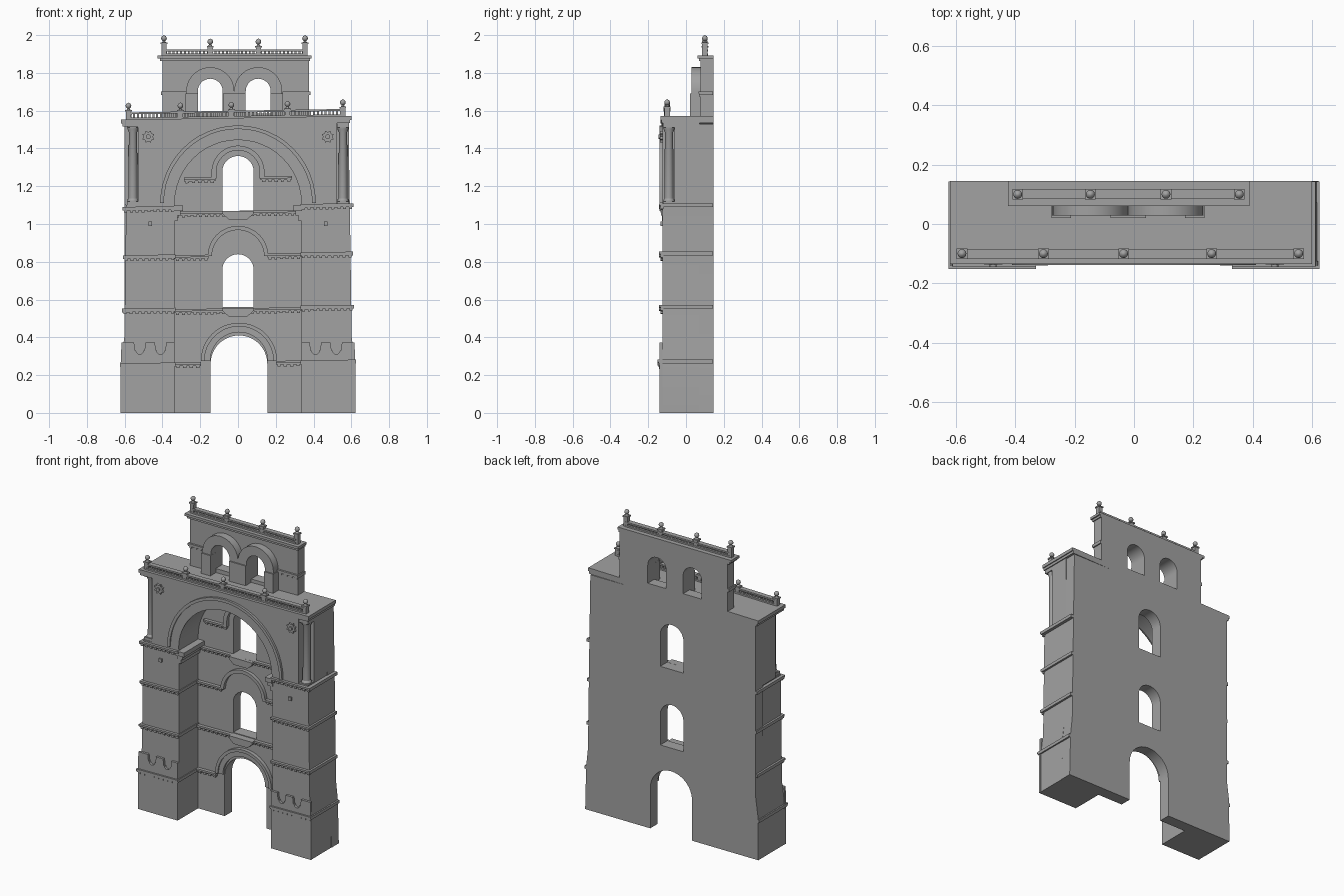
import bpy, bmesh
from math import sin, cos, pi
from mathutils import Matrix, Vector

old = bpy.data.objects.get("Cube")
if old:
    bpy.data.objects.remove(old)

stone = bpy.data.materials.new("grey stone")
stone.use_nodes = True
GREY = (0.36, 0.36, 0.36, 1)
stone.diffuse_color = GREY
stone.node_tree.nodes["Principled BSDF"].inputs["Base Color"].default_value = GREY

BACK, NICHE, FRONT = 0.145, 0.07, -0.125
TILT = 0.016          # bands rise slightly to one side
parts = []


def finish(name, bm):
    bmesh.ops.remove_doubles(bm, verts=bm.verts, dist=1e-5)
    bmesh.ops.recalc_face_normals(bm, faces=bm.faces)
    mesh = bpy.data.meshes.new(name)
    bm.to_mesh(mesh)
    bm.free()
    mesh.materials.append(stone)
    obj = bpy.data.objects.new(name, mesh)
    bpy.context.collection.objects.link(obj)
    parts.append(obj)
    return obj


def boxes(name, specs, tilt=0.0):
    """Several boxes (x0, x1, y0, y1, z0, z1) in one object."""
    bm = bmesh.new()
    for x0, x1, y0, y1, z0, z1 in specs:
        m = Matrix.Translation(((x0 + x1) / 2, (y0 + y1) / 2, (z0 + z1) / 2))
        m = m @ Matrix.Diagonal((abs(x1 - x0), abs(y1 - y0), abs(z1 - z0), 1))
        bmesh.ops.create_cube(bm, size=1, matrix=m)
    for v in bm.verts:
        v.co.z += tilt * v.co.x
    return finish(name, bm)


def slab(name, loops, y0, y1):
    """Extrude outlines in the x-z plane; inner loops become openings."""
    curve = bpy.data.curves.new(name, "CURVE")
    curve.dimensions, curve.fill_mode = "2D", "BOTH"
    curve.extrude = (y1 - y0) / 2
    for loop in loops:
        s = curve.splines.new("POLY")
        s.points.add(len(loop) - 1)
        for p, (x, z) in zip(s.points, loop):
            p.co = (x, z, 0, 1)
        s.use_cyclic_u = True
    temp = bpy.data.objects.new(name, curve)
    bpy.context.collection.objects.link(temp)
    bpy.context.view_layer.update()
    mesh = bpy.data.meshes.new_from_object(temp.evaluated_get(bpy.context.evaluated_depsgraph_get()))
    bm = bmesh.new()
    bm.from_mesh(mesh)
    bpy.data.objects.remove(temp)
    bpy.data.curves.remove(curve)
    bpy.data.meshes.remove(mesh)
    bm.transform(Matrix.Translation((0, (y0 + y1) / 2, 0)) @ Matrix.Rotation(pi / 2, 4, "X"))
    return finish(name, bm)


def arc(cx, cz, r, a0=pi, a1=0.0, n=24):
    return [(cx + r * cos(a0 + (a1 - a0) * i / n), cz + r * sin(a0 + (a1 - a0) * i / n))
            for i in range(n + 1)]


def opening(cx, r, z0, spring):
    return [(cx - r, z0)] + arc(cx, spring, r) + [(cx + r, z0)]


def arch_band(name, cx, cz, r0, r1, y0, y1, leg=0.0):
    outer, inner = arc(cx, cz, r1), arc(cx, cz, r0, 0, pi)
    if leg:
        outer = opening(cx, r1, cz - leg, cz)
        inner = opening(cx, r0, cz - leg, cz)[::-1]
    return slab(name, [outer + inner], y0, y1)


def lathe(name, profile, places, steps=16):
    bm = bmesh.new()
    for place in places:
        vs = [bm.verts.new(Vector(place) + Vector((r, 0, z))) for r, z in profile]
        es = [bm.edges.new(pair) for pair in zip(vs, vs[1:])]
        bmesh.ops.spin(bm, geom=vs + es, cent=place, axis=(0, 0, 1), angle=2 * pi, steps=steps)
    return finish(name, bm)


def moulding(x0, x1, y, z, back, depth=0.018):
    """Fillet, projecting shelf and a row of teeth along the front."""
    specs = [(x0, x1, y - depth, back, z, z + 0.012),
             (x0, x1, y - depth * 0.6, back, z - 0.008, z)]
    n = max(1, int((x1 - x0) / 0.03))
    step = (x1 - x0) / n
    for i in range(n):
        a = x0 + (i + 0.25) * step
        specs.append((a, a + step / 2, y - depth * 0.5, y + 0.005, z - 0.018, z - 0.008))
    return specs


# Rear wall with door and two arched windows
wall = [(-0.62, 0)] + opening(0.005, 0.15, 0, 0.26) + [
    (0.622, 0), (0.615, 0.28), (0.602, 0.4), (0.592, 1.1), (0.585, 1.53),
    (-0.6, 1.53), (-0.602, 0.4), (-0.618, 0.28)]
slab("rear_wall", [wall, opening(0, 0.083, 0.56, 0.757), opening(0, 0.083, 1.07, 1.277)], NICHE, BACK)

# Piers, plinths and crenellated plinth tops
for s, side in ((-1, "right"), (1, "left")):
    slab(side + "_pier", [[(s * x, z) for x, z in
         ((0.335, 0), (0.62, 0), (0.617, 0.28), (0.602, 0.4), (0.592, 1.1), (0.335, 1.1))]], FRONT, NICHE + 0.002)
    boxes(side + "_plinth", [(s * 0.335, s * 0.621, -0.14, FRONT, 0, 0.27)])
    crest = [(0.335, 0.27), (0.335, 0.372)]
    for c in (0.41, 0.52):
        crest += [(c - 0.03, 0.372), (c - 0.025, 0.33)] + arc(c, 0.33, 0.02, pi, 2 * pi, 6)
        crest += [(c + 0.025, 0.33), (c + 0.03, 0.372)]
    crest += [(0.617, 0.372), (0.62, 0.27)]
    slab(side + "_crenellation", [[(s * x, z) for x, z in crest]], -0.14, FRONT)

    # Bands around the pier
    bands = []
    for z, w in ((0.26, 0.626), (0.55, 0.613), (0.832, 0.608), (1.088, 0.612)):
        a, b = sorted((s * 0.33, s * w))
        bands += moulding(a, b, FRONT - (0.012 if z < 0.3 else 0), z, BACK - 0.001, 0.014 if z < 0.3 else 0.018)
    boxes(side + "_pier_bands", bands, TILT)
    boxes(side + "_impost", [(s * 0.34, s * 0.29, -0.14, NICHE, 1.07, 1.098),
                             (s * 0.34, s * 0.305, -0.132, NICHE, 1.045, 1.07),
                             (s * 0.34, s * 0.32, -0.127, NICHE, 1.015, 1.045)])
    boxes(side + "_pier_boss", [(s * 0.455, s * 0.475, FRONT - 0.01, FRONT, 0.99, 1.012)])

    # Corner column with base and capital
    cx = s * 0.556
    lathe(side + "_column", [(0, 1.1), (0.03, 1.1), (0.03, 1.125), (0.024, 1.135), (0.022, 1.485),
                             (0.028, 1.5), (0.03, 1.515), (0, 1.515)], [(cx, -0.09, 0)])
    boxes(side + "_column_blocks", [(cx - 0.032, cx + 0.032, -0.122, -0.06, 1.1, 1.118),
                                    (cx - 0.032, cx + 0.032, -0.122, -0.06, 1.51, 1.535)])

    # Rosette in the spandrel
    petals = [(s * 0.475 + (0.034 if i % 2 else 0.024) * cos(i * pi / 8),
               1.462 + (0.034 if i % 2 else 0.024) * sin(i * pi / 8)) for i in range(16)]
    slab(side + "_rosette", [petals], FRONT - 0.012, FRONT)
    slab(side + "_rosette_centre", [arc(s * 0.475, 1.462, 0.012, 0, 2 * pi * 11 / 12, 11)], FRONT - 0.02, FRONT)

# Upper stage with the great arch, stepped back at the corners for the columns
for name, x0, x1, y0, y1 in (("upper_stage", -0.6, 0.588, -0.06, NICHE + 0.002),
                             ("upper_stage_front", -0.53, 0.522, FRONT, -0.06)):
    slab(name, [[(x0, 1.1), (-0.335, 1.1)] + arc(0, 1.115, 0.335, n=36) +
                [(0.335, 1.1), (x1, 1.1), (x1, 1.54), (x0, 1.54)]], y0, y1)
arch_band("great_arch_face", 0, 1.11, 0.335, 0.395, FRONT - 0.006, FRONT)
arch_band("great_arch_rim", 0, 1.11, 0.393, 0.412, FRONT - 0.014, FRONT)

# Bands and hoods inside the niche
niche = []
for x0, x1, z in ((-0.335, -0.195, 0.26), (0.2, 0.335, 0.26), (-0.335, 0.335, 0.542),
                  (-0.335, -0.155, 0.828), (0.155, 0.335, 0.828), (-0.335, 0.335, 1.058),
                  (-0.285, -0.12, 1.238), (0.12, 0.285, 1.238)):
    niche += moulding(x0, x1, NICHE, z, NICHE + 0.005, 0.022)
boxes("niche_bands", niche, TILT)
arch_band("door_hood", 0.005, 0.275, 0.152, 0.185, NICHE - 0.015, NICHE)
arch_band("door_hood_rim", 0.005, 0.275, 0.183, 0.202, NICHE - 0.024, NICHE)
arch_band("lower_window_hood", 0, 0.83, 0.138, 0.16, NICHE - 0.022, NICHE)
arch_band("upper_window_hood", 0, 1.275, 0.115, 0.14, NICHE - 0.022, NICHE, 0.035)
for name, z in (("lower_sill", 0.556), ("upper_sill", 1.07)):
    slab(name, [[(-0.083, z), (0.083, z), (0.083, z - 0.015), (0.05, z - 0.045),
                 (-0.05, z - 0.045), (-0.083, z - 0.015)]], NICHE - 0.045, NICHE)

# Main cornice and terrace
boxes("main_cornice", [(-0.62, 0.6, -0.135, BACK, 1.541, 1.562),
                       (-0.612, 0.594, -0.13, BACK, 1.525, 1.541)], TILT)

# Belfry wall with twin openings
BELLS = (-0.147, 0.107)
holes = [opening(c, 0.066, 1.585, 1.703) for c in BELLS]
slab("belfry_wall", [[(-0.4, 1.54), (0.375, 1.54), (0.375, 1.88), (-0.4, 1.88)]] + holes, 0.077, BACK)
for c, name in zip(BELLS, ("right", "left")):
    arch_band(name + "_bell_arch", c, 1.703, 0.066, 0.127, 0.028, 0.077, 0.14)
boxes("bell_arch_piers", [(x - w, x + w, 0.02, 0.077, 1.555, 1.69)
                          for x, w in ((-0.245, 0.033), (-0.02, 0.06), (0.205, 0.033))])
boxes("belfry_bands", moulding(-0.408, -0.272, 0.077, 1.69, BACK - 0.001, 0.012)
      + moulding(0.236, 0.383, 0.077, 1.69, BACK - 0.001, 0.012))
boxes("belfry_cornice", [(-0.425, 0.39, 0.06, BACK, 1.876, 1.892),
                         (-0.412, 0.382, 0.068, BACK, 1.862, 1.876)])


# Balustrades with pedestals and ball finials
def balustrade(name, xs, y, z, rail, mid, end, tilt):
    specs, tops = [], []
    for i, x in enumerate(xs):
        h = end if i in (0, len(xs) - 1) else mid
        specs += [(x - 0.014, x + 0.014, y - 0.014, y + 0.014, z, z + h),
                  (x - 0.018, x + 0.018, y - 0.018, y + 0.018, z + h - 0.008, z + h)]
        tops.append((x, y, z + h + tilt * x))
    a, b = xs[0], xs[-1]
    specs += [(a, b, y - 0.016, y + 0.016, z, z + 0.01),
              (a, b, y - 0.016, y + 0.016, z + rail - 0.01, z + rail)]
    n = int((b - a) / 0.02)
    for i in range(n):
        x = a + (i + 0.5) * (b - a) / n
        specs.append((x - 0.005, x + 0.005, y - 0.006, y + 0.006, z + 0.01, z + rail - 0.01))
    boxes(name, specs, tilt)
    ball = [(0.015 * sin(t * pi / 8), 0.023 - 0.015 * cos(t * pi / 8)) for t in range(1, 8)]
    lathe(name + "_finials", [(0, 0), (0.012, 0), (0.006, 0.007)] + ball + [(0, 0.04)], tops, 12)


balustrade("terrace_balustrade", (-0.58, -0.305, -0.035, 0.262, 0.555), -0.1, 1.562, 0.038, 0.046, 0.05, TILT)
balustrade("belfry_balustrade", (-0.392, -0.147, 0.108, 0.355), 0.1, 1.892, 0.032, 0.05, 0.068, 0)

# Smooth round surfaces, keep hard edges
bpy.ops.object.select_all(action="DESELECT")
for obj in parts:
    obj.select_set(True)
bpy.context.view_layer.objects.active = parts[0]
bpy.ops.object.shade_smooth_by_angle(angle=pi / 6)
